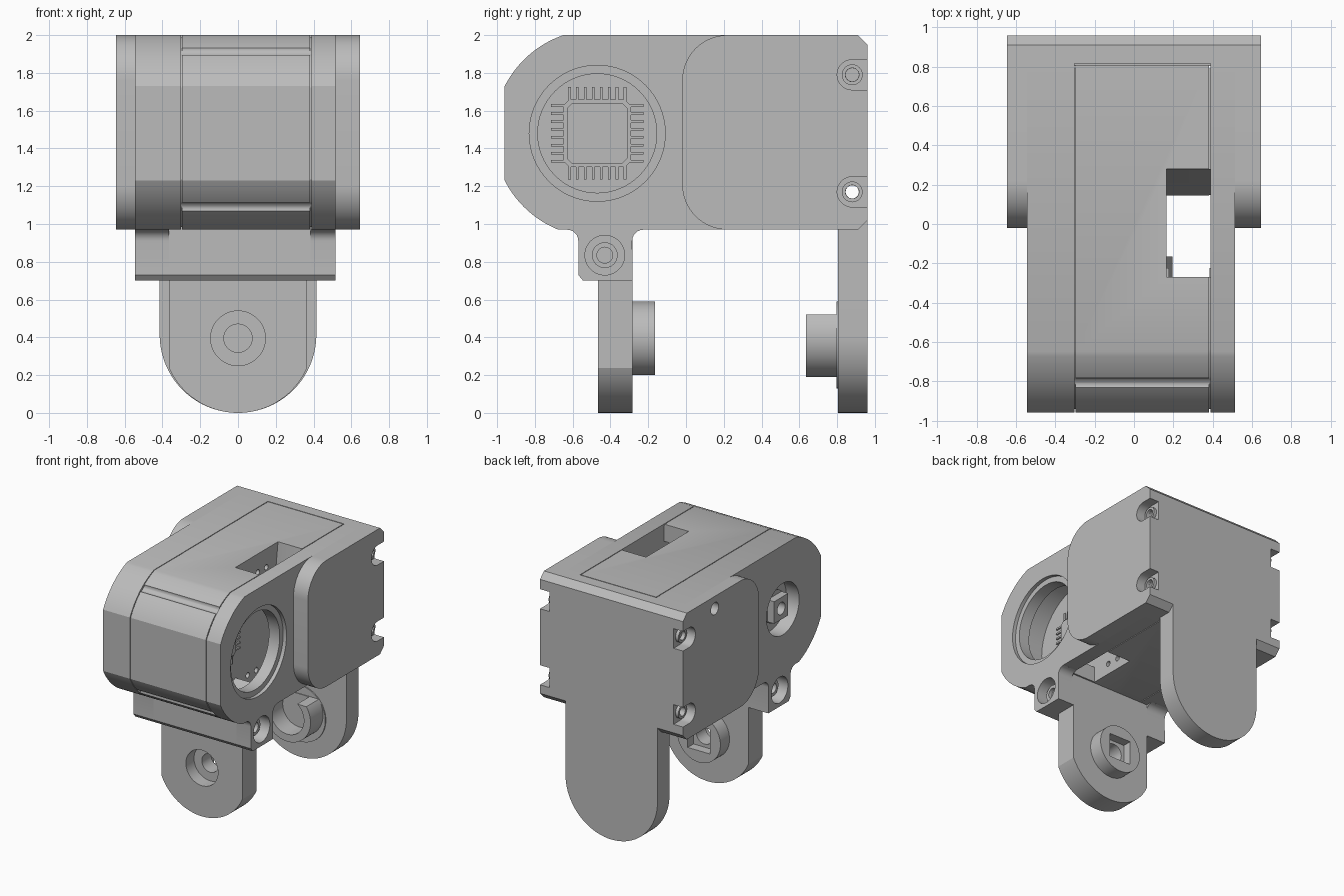
import bpy, bmesh, math
from mathutils import Vector

if "Cube" in bpy.data.objects:
    bpy.data.objects.remove(bpy.data.objects["Cube"], do_unlink=True)

grey = bpy.data.materials.new("plain grey")
grey.use_nodes = True
grey.diffuse_color = (0.5, 0.5, 0.5, 1)
grey.node_tree.nodes["Principled BSDF"].inputs["Base Color"].default_value = (0.5, 0.5, 0.5, 1)


def prism(name, pts, axis, lo, hi):
    """Extrude a (y,z) outline along x, or an (x,z) outline along y."""
    def place(p, d):
        return (d, p[0], p[1]) if axis == "x" else (p[0], d, p[1])
    bm = bmesh.new()
    rings = [[bm.verts.new(place(p, d)) for p in pts] for d in (lo, hi)]
    for ring in rings:
        bm.faces.new(ring)
    for i in range(len(pts)):
        j = (i + 1) % len(pts)
        bm.faces.new((rings[0][i], rings[0][j], rings[1][j], rings[1][i]))
    bmesh.ops.recalc_face_normals(bm, faces=bm.faces)
    mesh = bpy.data.meshes.new(name)
    bm.to_mesh(mesh)
    bm.free()
    mesh.materials.append(grey)
    ob = bpy.data.objects.new(name, mesh)
    bpy.context.collection.objects.link(ob)
    return ob


def arc(c, r, a0, a1, n=16):
    angles = [math.radians(a0 + (a1 - a0) * i / n) for i in range(n + 1)]
    return [(c[0] + r * math.cos(a), c[1] + r * math.sin(a)) for a in angles]


def cyl(name, c, r, axis, lo, hi, n=48):
    return prism(name, arc(c, r, 0, 360, n)[:-1], axis, lo, hi)


def box(name, a, b, z, lo, hi, axis="x"):
    return prism(name, [(a, z[0]), (b, z[0]), (b, z[1]), (a, z[1])], axis, lo, hi)


def combine(ob, others, operation="DIFFERENCE"):
    """Apply booleans and remove the helper solids."""
    for other in others:
        other.hide_render = True
        mod = ob.modifiers.new("cut", "BOOLEAN")
        mod.operation, mod.solver, mod.object = operation, "EXACT", other
    bpy.context.view_layer.update()
    graph = bpy.context.evaluated_depsgraph_get()
    mesh = bpy.data.meshes.new_from_object(ob.evaluated_get(graph))
    ob.modifiers.clear()
    ob.data = mesh
    for other in others:
        bpy.data.objects.remove(other, do_unlink=True)
    return ob


AXLE = (-0.47, 1.48)
LEFT, RIGHT = -0.545, 0.515
SEAM_L, SEAM_R = -0.303, 0.388
BOT, TOP, BACK = 0.97, 2.0, 0.96
SCREWS = [(0.88, 1.79), (0.88, 1.17)]
rounded_nose = arc(AXLE, 0.55, 109, 153) + arc(AXLE, 0.55, 207, 248)
rear = [(0.91, BOT), (BACK, 1.02), (BACK, 1.95), (0.91, TOP)]


def screw_cuts(x0, x1):
    """Through hole at the bottom, blind hole at the top."""
    return [cyl("hole", SCREWS[1], 0.035, "x", x0, x1, 24)]


# Side cheeks of the housing
right_cheek = prism("right_cheek", rounded_nose + rear, "x", SEAM_R, RIGHT)
combine(right_cheek, [cyl("rim", AXLE, 0.36, "x", 0.485, 0.6, 64),
                      cyl("opening", AXLE, 0.315, "x", 0.3, 0.6, 64)] + screw_cuts(0.3, 0.6))
left_cheek = prism("left_cheek", rounded_nose + rear, "x", LEFT, SEAM_L)
combine(left_cheek, [cyl("opening", AXLE, 0.21, "x", -0.6, -0.43)] + screw_cuts(-0.6, -0.2))

# Rear cross block
rear_block = prism("rear_block", [(0.816, BOT)] + rear + [(0.816, TOP)], "x", SEAM_L, SEAM_R)
combine(rear_block, screw_cuts(-0.4, 0.5))

# Central cover, narrow seams all round, backed by a slightly smaller core
outline = rounded_nose + [(0.81, BOT), (0.81, TOP)]
core = prism("central_cover", outline, "x", -0.297, 0.382)
inset = [(-0.07 + (y + 0.07) * 0.98, 1.485 + (z - 1.485) * 0.975) for y, z in outline]
combine(core, [prism("backing", inset, "x", SEAM_L, SEAM_R)], "UNION")
cuts = [cyl("gear_space", AXLE, 0.43, "x", 0.165, 0.45),
        prism("window", [(-0.27, 0.9), (0.137, 0.9), (0.145, 0.97), (0.28, 2), (0.28, 2.1), (-0.27, 2.1)],
              "x", 0.165, 0.45)]
for angle in (128, 225):
    a = math.radians(angle)
    c = (AXLE[0] + 0.565 * math.cos(a), AXLE[1] + 0.565 * math.sin(a))
    cuts.append(cyl("groove", c, 0.035, "x", -0.5, 0.5, 24))
for y, z in ((-0.11, 1.06), (0, 1.06), (0.02, 1.85), (0.13, 1.85)):
    cuts.append(cyl("pin_hole", (y, z), 0.022, "x", 0.1, 0.2, 16))
combine(core, cuts)

# Ears on both sides with screw pockets open to the rear
ear_outline = rear + arc((0.22, 1.76), 0.24, 90, 180) + arc((0.22, 1.21), 0.24, 180, 270)
for name, inner, outer in (("right_ear", RIGHT, 0.645), ("left_ear", LEFT, -0.645)):
    s = 1 if outer > 0 else -1
    ear = prism(name, ear_outline, "x", *sorted((inner, outer)))
    pocket_depth = sorted((outer - s * 0.085, outer + s * 0.1))
    cuts = screw_cuts(*sorted((inner - s * 0.1, outer + s * 0.1)))
    for y, z in SCREWS:
        pocket = arc((y, z), 0.08, 90, 270) + [(1.1, z - 0.08), (1.1, z + 0.08)]
        cuts.append(prism("pocket", pocket, "x", *pocket_depth))
    cuts.append(cyl("hole", SCREWS[0], 0.035, "x", *sorted((inner + s * 0.01, outer + s * 0.1)), 24))
    if s < 0:
        cuts.append(cyl("cable_hole", (0.55, 1.9), 0.05, "x", -0.7, -0.57, 24))
    combine(ear, cuts)
    for y, z in SCREWS:
        a, b = sorted((outer - s * 0.09, outer - s * 0.06))
        combine(cyl(name + "_screw_collar", (y, z), 0.055, "x", a, b, 32),
                [cyl("bore", (y, z), 0.036, "x", a - 1, b + 1, 24)])

# Output shaft on the left
shaft = box("output_shaft", -0.56, -0.38, (1.39, 1.57), -0.45, -0.53)
combine(shaft, [cyl("bore", AXLE, 0.05, "x", -0.6, -0.47, 24)])
cyl("shaft_flange", AXLE, 0.13, "x", -0.45, -0.47)

# Circuit chip with pins on all four sides
c, k = 0.178, 0.03
chip_outline = [(-c + k, -c), (c - k, -c), (c, -c + k), (c, c - k),
                (c - k, c), (-c + k, c), (-c, c - k), (-c, -c + k)]
for name, scale, x in (("chip_body", 1, 0.185), ("chip_top", 0.9, 0.2)):
    prism(name, [(AXLE[0] + y * scale, AXLE[1] + z * scale) for y, z in chip_outline], "x", 0.16, x)
for i in range(8):
    t = (i - 3.5) * 0.042
    for s in (-1, 1):
        a, b = sorted((s * 0.17, s * 0.245))
        y, z = AXLE
        box("chip_pin", y + a, y + b, (z + t - 0.007, z + t + 0.007), 0.16, 0.178)
        box("chip_pin", y + t - 0.007, y + t + 0.007, (z + a, z + b), 0.16, 0.178)

# Front bracket bar with flared ends and end bores
bar_outline = [(-0.57, 0.99), (-0.57, 0.73), (-0.545, 0.70), (-0.283, 0.70), (-0.283, 0.99)]
flare_outline = (arc((-0.63, 0.91), 0.06, 90, 0, 6) + bar_outline[1:4]
                 + arc((-0.225, 0.91), 0.06, 180, 90, 6) + [(-0.225, 0.99), (-0.63, 0.99)])
bore_at = (-0.43, 0.835)
box_cuts = []
prism("bracket_bar", bar_outline, "x", -0.365, 0.385)
for name, inner, outer in (("bracket_end_right", 0.385, RIGHT), ("bracket_end_left", -0.365, LEFT)):
    a, b = sorted((inner, outer))
    s = 1 if outer > 0 else -1
    combine(prism(name, flare_outline, "x", a, b),
            [cyl("bore", bore_at, 0.105, "x", *sorted((outer - s * 0.1, outer + s * 0.1)))])
    collar = cyl(name + "_collar", bore_at, 0.068, "x", *sorted((outer - s * 0.11, outer - s * 0.06)))
    combine(collar, [cyl("bore", bore_at, 0.042, "x", *sorted((outer - s * 0.09, outer)), 24)])


def leg_outline(r, half, top):
    a = math.degrees(math.acos(half / r))
    return arc((0, r), r, 180 + a, 360 - a, 40) + [(half, top), (-half, top)]


# Front leg with its hub
HUB = (0, 0.395)
front_leg = prism("front_leg", leg_outline(0.4, 0.365, 0.8), "y", -0.465, -0.283)
combine(front_leg, [cyl("recess", HUB, 0.145, "y", -0.6, -0.36),
                    cyl("bore", HUB, 0.075, "y", -0.5, -0.2, 32)])
front_hub = cyl("front_hub", HUB, 0.195, "y", -0.285, -0.165, 64)
combine(front_hub, [box("socket", -0.1, 0.1, (0.295, 0.495), -0.24, -0.1, "y"),
                    cyl("bore", HUB, 0.075, "y", -0.4, -0.1, 32)])

# Rear leg with its open cup
prism("rear_leg", leg_outline(0.415, 0.415, 1.1), "y", 0.805, BACK)
cyl("rear_leg_disc", (0, 0.36), 0.23, "y", 0.796, 0.81, 64)
rear_cup = cyl("rear_cup", (0, 0.4), 0.21, "y", 0.635, 0.8, 64)
combine(rear_cup, [cyl("hollow", (0, 0.4), 0.15, "y", 0.5, 0.79),
                   box("open_top", -0.4, 0.4, (0.52, 0.8), 0.5, 0.9, "y")])

# Smooth curved walls while keeping real edges crisp
bpy.ops.object.select_all(action="DESELECT")
for ob in bpy.context.scene.objects:
    if ob.type == "MESH" and grey.name in ob.data.materials:
        ob.select_set(True)
        bpy.context.view_layer.objects.active = ob
bpy.ops.object.shade_smooth_by_angle(angle=math.radians(25))
